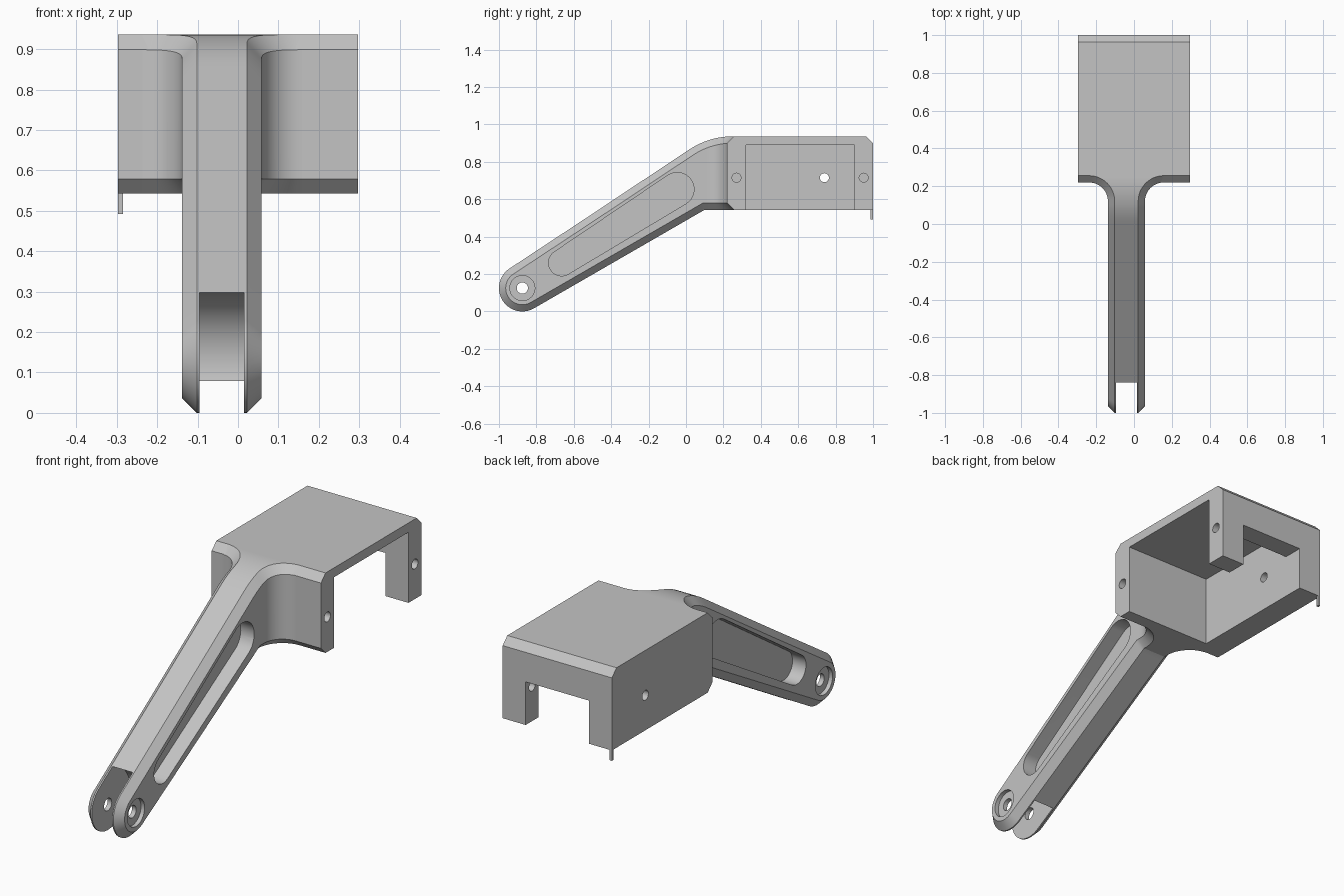
import bpy, bmesh
from math import sin, cos, tan, radians, sqrt, pi

if "Cube" in bpy.data.objects:
    bpy.data.objects.remove(bpy.data.objects["Cube"])

grey = bpy.data.materials.new("plain_grey")
grey.use_nodes = True
grey.diffuse_color = (0.55, 0.55, 0.55, 1)
grey.node_tree.nodes["Principled BSDF"].inputs["Base Color"].default_value = (0.55, 0.55, 0.55, 1)


def loft(name, rings, caps=None):
    """Skin a list of equal-length rings and cap both ends."""
    bm = bmesh.new()
    rows = [[bm.verts.new(p) for p in ring] for ring in rings]
    n = len(rows[0])
    for a, b in zip(rows, rows[1:]):
        for i in range(n):
            bm.faces.new((a[i], a[(i + 1) % n], b[(i + 1) % n], b[i]))
    for row in (rows[0], rows[-1]):
        for cap in caps or [range(n)]:
            bm.faces.new([row[i] for i in cap])
    bmesh.ops.recalc_face_normals(bm, faces=bm.faces)
    mesh = bpy.data.meshes.new(name)
    bm.to_mesh(mesh)
    bm.free()
    mesh.materials.append(grey)
    obj = bpy.data.objects.new(name, mesh)
    bpy.context.collection.objects.link(obj)
    return obj


def prism(name, outline, x0, x1):
    """Extrude a (y, z) outline along x."""
    return loft(name, [[(x, y, z) for y, z in outline] for x in (x0, x1)])


def block(name, x0, x1, y0, y1, z0, z1):
    return prism(name, [(y0, z0), (y1, z0), (y1, z1), (y0, z1)], x0, x1)


def arc(y, z, r, a0, a1, n):
    return [(y + r * cos(a0 + (a1 - a0) * i / n), z + r * sin(a0 + (a1 - a0) * i / n))
            for i in range(n + 1)]


def rod(name, y, z, r, x0, x1, n=32):
    return prism(name, arc(y, z, r, 0, 2 * pi * (n - 1) / n, n - 1), x0, x1)


def carve(obj, cutters):
    for c in cutters:
        c.hide_render = True
        mod = obj.modifiers.new(c.name, "BOOLEAN")
        mod.operation, mod.solver, mod.object = "DIFFERENCE", "EXACT", c
    deps = bpy.context.evaluated_depsgraph_get()
    mesh = bpy.data.meshes.new_from_object(obj.evaluated_get(deps))
    obj.modifiers.clear()
    obj.data = mesh
    for c in cutters:
        bpy.data.objects.remove(c)


# Arm measurements
PY, PZ, PR = -0.875, 0.125, 0.125        # pivot end
CX, HALF, CH = -0.04, 0.098, 0.036       # arm centre, half width, chamfer
UP, LOW = radians(33.6), radians(30)     # slopes of upper and lower edges
BEND_Y, BEND_R, TOP, BASE = 0.25, 0.42, 0.936, 0.543
FIL_Y, FIL_R = 0.12, 0.1                 # fillet into the housing


def top_z(y, inset):
    r = BEND_R - inset
    if y > BEND_Y:
        return TOP - inset
    if y > BEND_Y - r * sin(UP):
        return TOP - BEND_R + sqrt(r * r - (y - BEND_Y) ** 2)
    # straight edge tangent to the bend
    return TOP - BEND_R + r / cos(UP) + (y - BEND_Y) * tan(UP)


def low_z(y, inset):
    line = PZ + (y - PY) * tan(LOW) - (PR - inset) / cos(LOW)
    return min(line, BASE + inset)


def ring(flat, wide, top, top_in, low_in, low):
    half = [(flat, top), (wide, top_in), (wide, low_in), (flat, low)]
    return ([(CX + w, *p) for w, p in half] +
            [(CX - w, *p) for w, p in reversed(half)])


# Arm: rounded tip, straight run and bend, then flare into the housing
rings = []
mid, a_top, a_low = radians(211.8), pi / 2 + UP, 3 * pi / 2 + LOW
for i in range(17):
    t = 0.02 + 0.98 * i / 16
    pts = [(PY + r * cos(mid + (a - mid) * t), PZ + r * sin(mid + (a - mid) * t))
           for a, r in ((a_top, PR), (a_top, PR - CH), (a_low, PR - CH), (a_low, PR))]
    rings.append(ring(HALF - CH, HALF, *pts))
for y in (-0.5, 0.0, 0.02, 0.04, 0.06, 0.08, 0.09, 0.1):
    rings.append(ring(HALF - CH, HALF, (y, top_z(y, 0)), (y, top_z(y, CH)),
                      (y, low_z(y, CH)), (y, low_z(y, 0))))
for i in range(13):
    a = pi / 2 * i / 12
    wide = HALF + FIL_R * (1 - cos(a))
    flat = HALF + FIL_R - (FIL_R + CH) * cos(a)
    yo, yi = FIL_Y + FIL_R * sin(a), FIL_Y + (FIL_R + CH) * sin(a)
    rings.append(ring(flat, wide, (yi, top_z(yi, 0)), (yo, top_z(yo, CH)),
                      (yo, low_z(yo, CH)), (yi, low_z(yi, 0))))
# tongue buried inside the housing wall
w = HALF + FIL_R
rings.append(ring(w, w, (0.3, 0.91), (0.29, 0.88), (0.29, 0.6), (0.3, 0.57)))
arm = loft("arm", rings, [(0, 1, 2, 3), (0, 3, 4, 7), (4, 5, 6, 7)])

# Fork gap, pivot bore, counterbores and tapered side pockets
cuts = [rod("fork_cut", PY, PZ, 0.177, CX - 0.055, CX + 0.055, 64),
        rod("pivot_bore", PY, PZ, 0.03, CX - 0.2, CX + 0.2)]
pocket = (arc(-0.665, 0.26, 0.07, a_top, a_low, 16) +
          arc(-0.047, 0.653, 0.09, LOW - pi / 2, a_top, 16))
for s in (-1, 1):
    cuts.append(rod("counterbore", PY, PZ, 0.067, CX + s * 0.078, CX + s * 0.2))
    cuts.append(prism("pocket_cut", pocket, CX + s * 0.025, CX + s * 0.2))
carve(arm, cuts)

# Housing: chamfered box, open below and on its left side
W, IN = 0.297, 0.172
housing = prism("housing", [(0.22, BASE + CH), (0.22 + CH, BASE), (1, BASE),
                            (1, TOP - CH), (1 - CH, TOP), (0.22 + CH, TOP),
                            (0.22, TOP - CH)], -W, W)
carve(housing, [
    block("cavity_cut", -IN, 0.5, 0.32, 0.9, 0.3, 0.89),
    block("rear_opening_cut", -IN, IN, 0.85, 1.2, 0.3, 0.755),
    rod("front_post_hole", 0.27, 0.715, 0.024, 0.17, 0.4),
    rod("rear_post_hole", 0.95, 0.715, 0.024, 0.1, 0.4),
    rod("wall_hole", 0.74, 0.715, 0.024, -0.4, -0.1),
])

# Small tab below the rear corner
tab = block("corner_tab", -W, -W + 0.012, 0.986, 1, 0.492, 0.56)

bpy.ops.object.select_all(action="DESELECT")
for obj in (arm, housing, tab):
    obj.select_set(True)
bpy.context.view_layer.objects.active = arm
bpy.ops.object.shade_smooth_by_angle(angle=radians(25))
